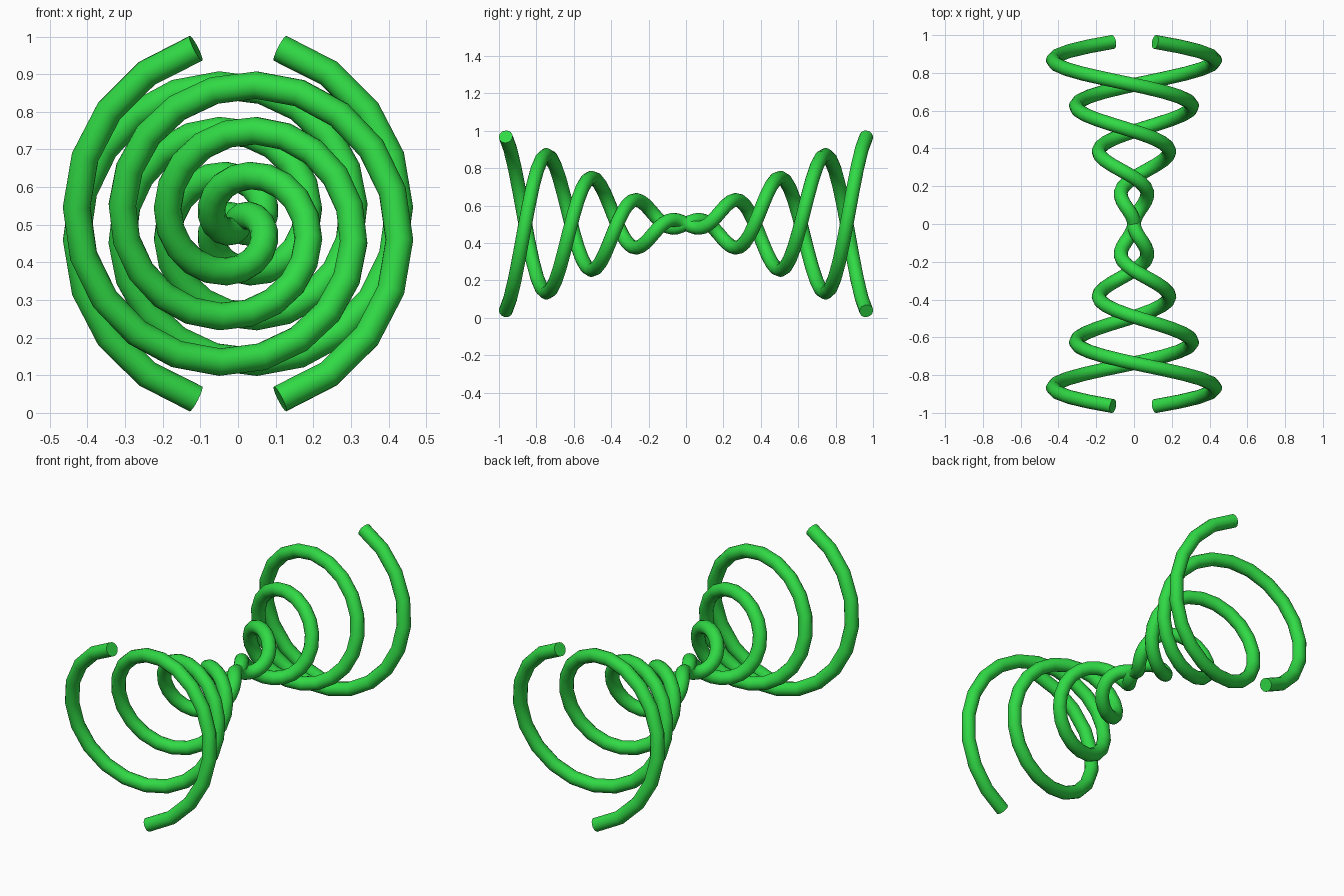
import bpy
from math import sin, cos, radians

if "Cube" in bpy.data.objects:
    bpy.data.objects.remove(bpy.data.objects["Cube"])

HALF = 0.964              # y of the strand ends
SPREAD = 0.497            # radius gained per unit of y
TURN = radians(706.5) / HALF
TUBE = 0.037
STEPS = 80
MID_Z = 0.503

green = bpy.data.materials.new("green")
green.diffuse_color = (0.03, 0.70, 0.06, 1)
green.use_nodes = True
green.node_tree.nodes["Principled BSDF"].inputs["Base Color"].default_value = green.diffuse_color


def strand(name, side):
    """Tube wound on a double cone, passing through its apex."""
    data = bpy.data.curves.new(name, 'CURVE')
    data.dimensions = '3D'
    data.bevel_depth = TUBE
    data.bevel_resolution = 6
    data.use_fill_caps = True
    path = data.splines.new('POLY')
    path.points.add(STEPS)
    for i, p in enumerate(path.points):
        y = HALF * (2 * i / STEPS - 1)
        r = side * SPREAD * y
        p.co = (-r * sin(TURN * y), y, MID_Z + r * cos(TURN * y), 1)
    obj = bpy.data.objects.new(name, data)
    bpy.context.collection.objects.link(obj)
    data.materials.append(green)
    # turn the tube into a mesh with smooth sides and sharp end caps
    bpy.ops.object.select_all(action='DESELECT')
    obj.select_set(True)
    bpy.context.view_layer.objects.active = obj
    bpy.ops.object.convert(target='MESH')
    bpy.ops.object.shade_smooth_by_angle(angle=radians(50))


strand("spiral_strand_a", 1)
strand("spiral_strand_b", -1)
